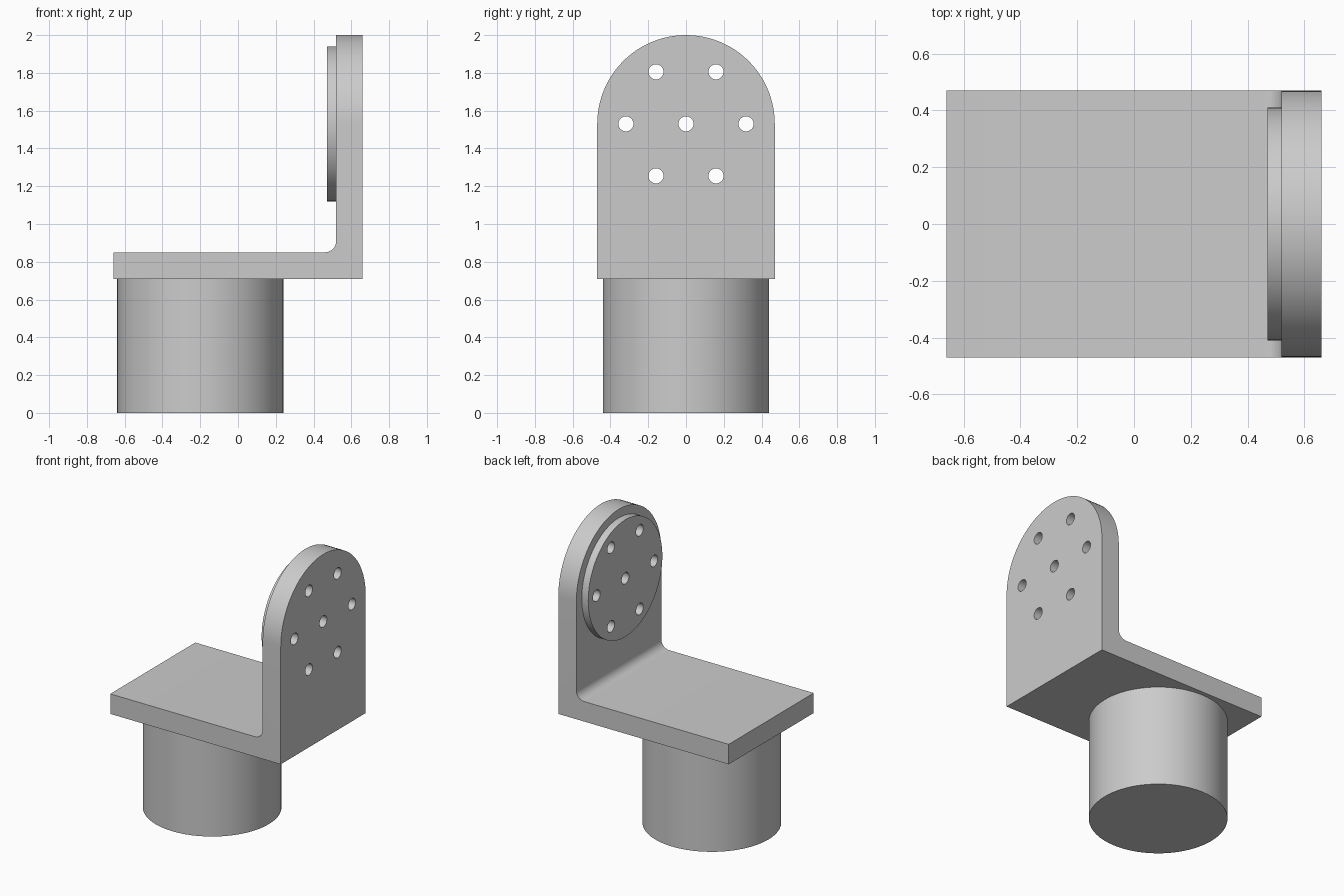
import bpy, bmesh
from math import sin, cos, pi, radians
from mathutils import Vector

cube = bpy.data.objects.get("Cube")
if cube:
    bpy.data.objects.remove(cube, do_unlink=True)

HALF_X, HALF_Y = 0.66, 0.47     # bracket half sizes
BASE_Z, SHELF_Z = 0.71, 0.85    # underside and top of the shelf
WALL_X = 0.52                   # inner face of the upright
HUB_Z = 1.53                    # centre of the arch and the hole pattern
FILLET = 0.06

grey = bpy.data.materials.new("plain grey")
grey.use_nodes = True
GREY = (0.6, 0.6, 0.6, 1)
grey.diffuse_color = GREY
grey.node_tree.nodes["Principled BSDF"].inputs["Base Color"].default_value = GREY


def arc(cx, cy, r, start, end, steps):
    angles = [radians(start + (end - start) * i / steps) for i in range(steps + 1)]
    return [(cx + r * cos(a), cy + r * sin(a)) for a in angles]


def prism(name, outlines, to_3d, depth):
    """Extrude flat outlines along a depth vector."""
    bm = bmesh.new()
    for outline in outlines:
        face = bm.faces.new([bm.verts.new(to_3d(p)) for p in outline])
        new = bmesh.ops.extrude_face_region(bm, geom=[face])["geom"]
        bmesh.ops.translate(bm, vec=Vector(depth),
                            verts=[v for v in new if isinstance(v, bmesh.types.BMVert)])
    bmesh.ops.recalc_face_normals(bm, faces=bm.faces)
    mesh = bpy.data.meshes.new(name)
    bm.to_mesh(mesh)
    bm.free()
    mesh.materials.append(grey)
    obj = bpy.data.objects.new(name, mesh)
    bpy.context.collection.objects.link(obj)
    return obj


def select(obj):
    bpy.ops.object.select_all(action="DESELECT")
    obj.select_set(True)
    bpy.context.view_layer.objects.active = obj


def cut(obj, tool, operation):
    select(obj)
    mod = obj.modifiers.new("cut", "BOOLEAN")
    mod.object, mod.operation, mod.solver = tool, operation, "EXACT"
    bpy.ops.object.modifier_apply(modifier=mod.name)


# L-shaped bracket with a filleted inner corner
corner = arc(WALL_X - FILLET, SHELF_Z + FILLET, FILLET, -90, 0, 8)
side = [(-HALF_X, BASE_Z), (HALF_X, BASE_Z), (HALF_X, 2.2), (WALL_X, 2.2)]
side += corner[::-1] + [(-HALF_X, SHELF_Z)]
bracket = prism("bracket", [side], lambda p: (p[0], -0.6, p[1]), (0, 1.2, 0))

# Arched outline that trims the width and rounds the upright
arch = [(-HALF_Y, 0.5), (HALF_Y, 0.5)] + arc(0, HUB_Z, HALF_Y, 0, 180, 48)
trim = prism("arch_trim", [arch], lambda p: (-1, *p), (2, 0, 0))
cut(bracket, trim, "INTERSECT")

# Raised round pad on the inner face of the upright
pad = prism("mounting_pad", [arc(0, HUB_Z, 0.41, 0, 360, 64)[:-1]],
            lambda p: (WALL_X - 0.05, *p), (0.05, 0, 0))

# Centre bolt hole and a ring of six around it
centres = [(0, HUB_Z)] + arc(0, HUB_Z, 0.318, 0, 360, 6)[:-1]
holes = prism("bolt_holes", [arc(y, z, 0.04, 0, 360, 24)[:-1] for y, z in centres],
              lambda p: (0.3, *p), (0.6, 0, 0))
for part in (bracket, pad):
    cut(part, holes, "DIFFERENCE")

# Round post under the shelf
post = prism("post", [arc(-0.2, 0, 0.44, 0, 360, 64)[:-1]],
             lambda p: (*p, 0), (0, 0, BASE_Z))

for tool in (trim, holes):
    bpy.data.objects.remove(tool, do_unlink=True)
for part in (bracket, pad, post):
    select(part)
    bpy.ops.object.shade_smooth_by_angle(angle=radians(30))
